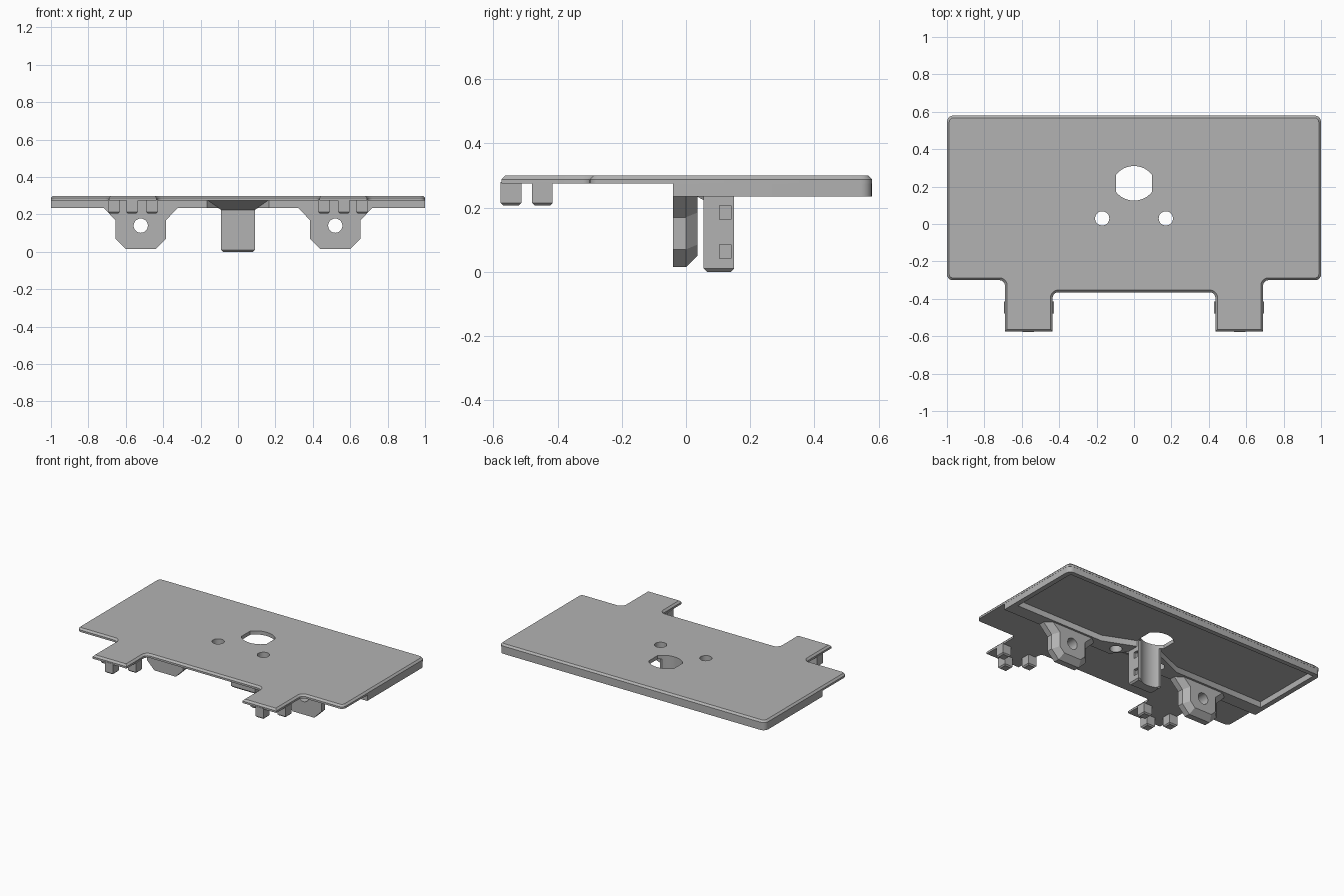
import bpy, bmesh, math
from mathutils import Vector

if "Cube" in bpy.data.objects:
    bpy.data.objects.remove(bpy.data.objects["Cube"], do_unlink=True)

grey = bpy.data.materials.new("plain_grey")
grey.use_nodes = True
colour = (0.45, 0.45, 0.45, 1)
grey.diffuse_color = colour
grey.node_tree.nodes["Principled BSDF"].inputs["Base Color"].default_value = colour


def rounded(corners, steps=5):
    """Outline from (x, y, radius) corners that meet at right angles."""
    out = []
    for i, (x, y, r) in enumerate(corners):
        p = Vector((x, y))
        if not r:
            out.append(p)
            continue
        a = (Vector(corners[i - 1][:2]) - p).normalized()
        b = (Vector(corners[(i + 1) % len(corners)][:2]) - p).normalized()
        for k in range(steps + 1):
            t = math.pi / 2 * k / steps
            out.append(p + r * (a + b - b * math.cos(t) - a * math.sin(t)))
    return out


def prism(name, outline, lo, hi, axis="z", bevel=0, pick=None):
    """Extrude an outline along an axis and chamfer the picked edges."""
    place = {"z": lambda u, v, w: (u, v, w),
             "y": lambda u, v, w: (u, w, v),
             "x": lambda u, v, w: (w, u, v)}[axis]
    bm = bmesh.new()
    rings = [[bm.verts.new(place(p[0], p[1], w)) for p in outline] for w in (lo, hi)]
    n = len(outline)
    bm.faces.new(rings[0])
    bm.faces.new(rings[1])
    for i in range(n):
        j = (i + 1) % n
        bm.faces.new((rings[0][i], rings[0][j], rings[1][j], rings[1][i]))
    bmesh.ops.recalc_face_normals(bm, faces=bm.faces)
    if bevel:
        edges = [e for e in bm.edges if pick(e.verts[0].co, e.verts[1].co)]
        bmesh.ops.bevel(bm, geom=edges, offset=bevel, segments=1, affect="EDGES")
    mesh = bpy.data.meshes.new(name)
    bm.to_mesh(mesh)
    bm.free()
    mesh.materials.append(grey)
    obj = bpy.data.objects.new(name, mesh)
    bpy.context.collection.objects.link(obj)
    return obj


def box(name, x0, x1, y0, y1, z0, z1, **kw):
    return prism(name, [(x0, y0), (x1, y0), (x1, y1), (x0, y1)], z0, z1, **kw)


def circle(u, v, r, n=32):
    return [(u + r * math.cos(math.tau * i / n), v + r * math.sin(math.tau * i / n))
            for i in range(n)]


def mirrored(points):
    """Close a right-half outline with its mirror image."""
    return points + [(-p[0], *p[1:]) for p in reversed(points)]


def carve(obj, cutters):
    for c in cutters:
        m = obj.modifiers.new("cut", "BOOLEAN")
        m.operation, m.solver, m.object = "DIFFERENCE", "EXACT", c
        c.hide_render = True
        c.hide_viewport = True
        c.display_type = "WIRE"
    bpy.context.view_layer.update()
    done = bpy.data.meshes.new_from_object(
        obj.evaluated_get(bpy.context.evaluated_depsgraph_get()))
    obj.modifiers.clear()
    obj.data = done


# Through holes: a flat-sided central opening and two round ones
R = 0.123
half = math.asin(0.095 / R)
arc = [half * (k / 6 - 1) for k in range(13)]
opening = [(R * math.sin(t), 0.187 + R * math.cos(t)) for t in arc]
opening += [(-R * math.sin(t), 0.248 - R * math.cos(t)) for t in arc]
opening_cutter = prism("opening_cutter", opening, -0.1, 0.4)
hole_cutters = [prism("screw_hole_cutter", circle(s * 0.17, 0.03, 0.038), 0.1, 0.4)
                for s in (-1, 1)]

# Thin top plate with two front tabs
right_side = [(0.435, -0.365, 0.03), (0.435, -0.575, 0), (0.69, -0.575, 0),
              (0.69, -0.3, 0.03), (1, -0.3, 0.03), (1, 0.58, 0.035)]
plate = prism("top_plate", rounded(mirrored(right_side)), 0.275, 0.3, bevel=0.012,
              pick=lambda a, b: min(a.z, b.z) > 0.29)
carve(plate, [opening_cutter] + hole_cutters)

# Deep rim under the rear of the plate, hollowed out behind a front wall
rim = prism("under_rim", rounded(mirrored([(0.999, -0.04, 0), (0.999, 0.579, 0.035)])),
            0.235, 0.28)
recess = prism("recess_cutter", mirrored([(0.06, 0.15), (0.3, 0.05),
               (0.965, 0.05), (0.965, 0.548)]), 0.2, 0.32)
notch = prism("notch_cutter", mirrored([(0.085, 0.056), (0.173, -0.05)]), 0.2, 0.32)
carve(rim, [recess, notch, opening_cutter] + hole_cutters)

# Central post with a hollowed back and square side pockets
post = box("centre_post", -0.09, 0.09, 0.055, 0.15, 0, 0.28, bevel=0.01,
           pick=lambda a, b: max(a.z, b.z) < 0.01)
pockets = [box("pocket_cutter", s * 0.09 - 0.018, s * 0.09 + 0.018,
               0.105, 0.14, z, z + 0.043) for s in (-1, 1) for z in (0.042, 0.163)]
carve(post, [opening_cutter] + pockets)

# Sloping web from the plate to the front of the post
web = prism("post_web", [(-0.04, 0.278), (0.06, 0.278), (0.06, 0.22)],
            -0.165, 0.165, axis="x")
for v in web.data.vertices:
    v.co.x *= 1 - 0.485 * (v.co.y + 0.04) / 0.1

# Hanging lugs with a cross hole and chamfered rear edges
lug_half = [(0.08, 0.015), (0.135, 0.07), (0.135, 0.17), (0.2, 0.236), (0.2, 0.278)]
for side, s in (("right", -1), ("left", 1)):
    outline = [(s * 0.52 + u, z) for u, z in mirrored(lug_half)]
    lug = prism(side + "_lug", outline, -0.0405, 0.036, axis="y", bevel=0.036,
                pick=lambda a, b: min(a.y, b.y) > 0.03 and (a.z + b.z) / 2 < 0.236)
    carve(lug, [prism("lug_hole_cutter", circle(s * 0.52, 0.14, 0.038),
                      -0.2, 0.2, axis="y")])

    # Three small pegs below each tab
    for place, x, y in (("outer", 0.663, -0.447), ("front", 0.566, -0.545),
                        ("inner", 0.46, -0.447)):
        box(f"{side}_{place}_peg", s * x - 0.031, s * x + 0.031, y - 0.032, y + 0.032,
            0.206, 0.28, bevel=0.008, pick=lambda a, b: max(a.z, b.z) < 0.21)

# Smooth only the shallow angles of the round parts
for obj in bpy.context.collection.objects:
    if obj.type == "MESH" and not obj.hide_render and obj.data.materials[:1] == [grey]:
        obj.data.shade_smooth()
        obj.data.set_sharp_from_angle(angle=math.radians(25))
